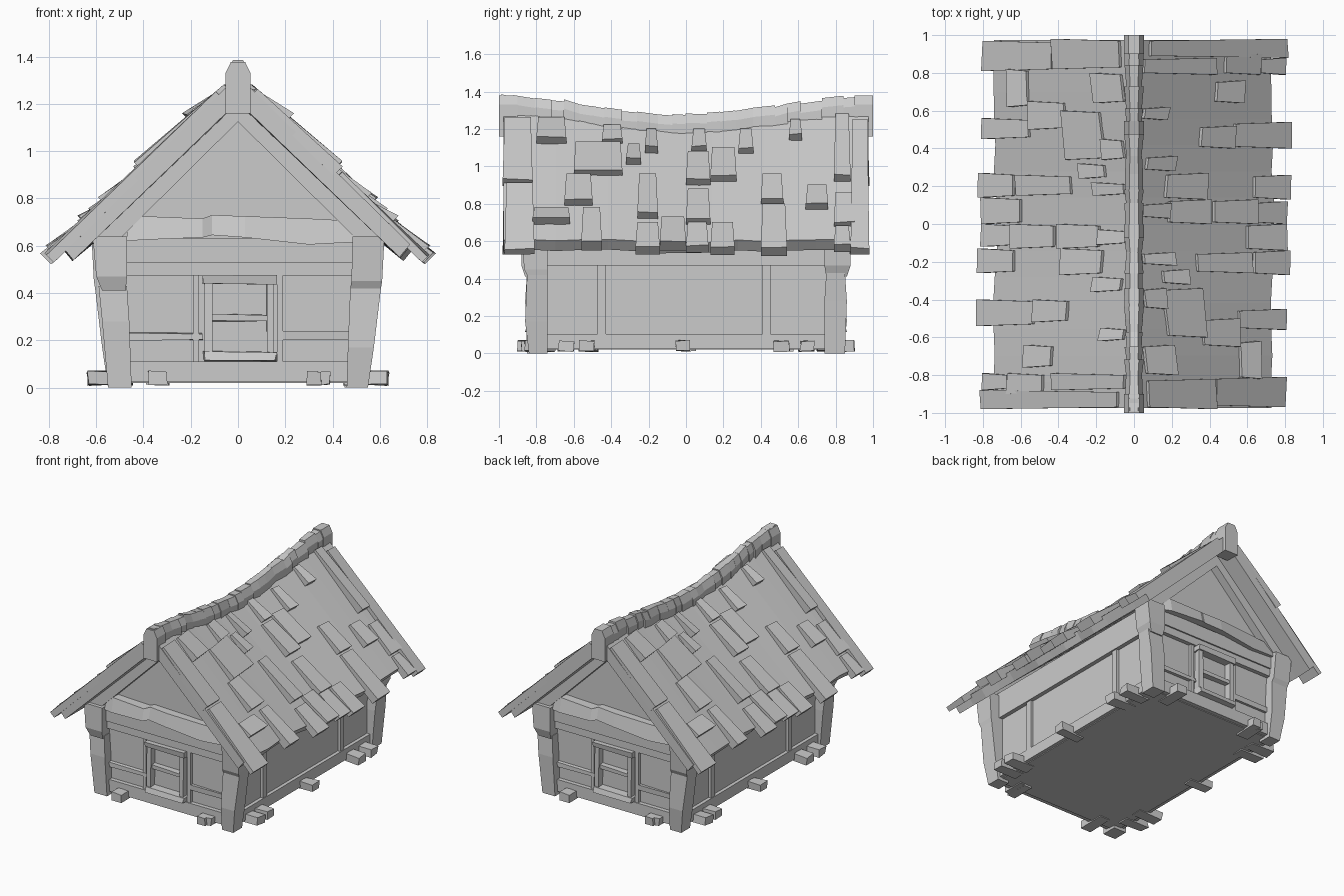
import bpy, bmesh, math, random
from mathutils import Vector, Matrix

random.seed(4)
EAVE_X, EAVE_Z = 0.735, 0.60


def jit(a):
    return random.uniform(-a, a)


def loft(name, sections, twin=True):
    """Skin equal-length rings of points; twin adds a copy turned half round."""
    bm = bmesh.new()
    rings = [[bm.verts.new(p) for p in s] for s in sections]
    n = len(rings[0])
    for a, b in zip(rings, rings[1:]):
        for i in range(n):
            j = (i + 1) % n
            bm.faces.new((a[i], a[j], b[j], b[i]))
    bm.faces.new(rings[0][::-1])
    bm.faces.new(rings[-1])
    bmesh.ops.recalc_face_normals(bm, faces=bm.faces)
    me = bpy.data.meshes.new(name)
    bm.to_mesh(me)
    bm.free()
    ob = bpy.data.objects.new(name, me)
    bpy.context.collection.objects.link(ob)
    if twin:
        back = bpy.data.objects.new(name + "_opposite", me)
        back.matrix_world = Matrix.Rotation(math.pi, 4, 'Z')
        bpy.context.collection.objects.link(back)
    return ob


def rect(x0, x1, y0, y1, z):
    return [(x0, y0, z), (x1, y0, z), (x1, y1, z), (x0, y1, z)]


def box(name, x0, x1, y0, y1, z0, z1, twin=True, j=0.0):
    secs = [[tuple(c + jit(j) for c in p) for p in rect(x0, x1, y0, y1, z)] for z in (z0, z1)]
    return loft(name, secs, twin)


def ridge_z(y):
    return 1.32 - 0.1 * (0.5 + 0.5 * math.cos(math.pi * y))


# House body with gable ends
prof = [(-0.51, 0.02), (0.51, 0.02), (0.51, 0.66), (0, 1.16), (-0.51, 0.66)]
loft("house_body", [[(x, y, min(z, ridge_z(y) - 0.08)) for x, z in prof]
                    for y in (-0.79, -0.4, 0, 0.4, 0.79)], False)

# Sagging roof slab
secs = []
for i in range(15):
    y = -0.975 + 1.95 * i / 14
    z, e = ridge_z(y), jit(0.012)
    secs.append([(0, y, z), (EAVE_X + e, y, EAVE_Z - e), (EAVE_X - 0.045 + e, y, EAVE_Z - 0.055 - e),
                 (0, y, z - 0.11), (-EAVE_X + 0.045 + e, y, EAVE_Z - 0.055 + e), (-EAVE_X + e, y, EAVE_Z + e)])
loft("roof_slab", secs, False)

# Inner rafters under the gable overhang
raf = [(0, 1.24), (0.62, 0.63), (0.57, 0.56), (0, 1.125), (-0.57, 0.56), (-0.62, 0.63)]
loft("gable_rafter", [[(x, y, z) for x, z in raf] for y in (-0.85, -0.76)])


# Roof shingles on the right slope: y range, lower z, upper z
def on_roof(y, z, h, ext=0.0):
    zr = ridge_z(y)
    t = max(0.03, (zr - (z - 0.03)) / (zr - EAVE_Z)) + ext
    return (EAVE_X * t + 0.7 * h, y, zr + (EAVE_Z - zr) * t + 0.71 * h)


shingles = [
    (-0.98, -0.82, 0.94, 1.28), (-0.80, -0.64, 1.15, 1.28), (-0.45, -0.34, 1.15, 1.24),
    (-0.32, -0.24, 1.04, 1.14), (-0.22, -0.15, 1.10, 1.22), (0.03, 0.11, 1.11, 1.22),
    (0.0, 0.13, 0.93, 1.10), (0.28, 0.36, 1.10, 1.22), (0.55, 0.62, 1.17, 1.27),
    (0.79, 0.88, 0.95, 1.30), (-0.65, -0.50, 0.82, 0.98), (-0.82, -0.62, 0.72, 0.80),
    (-0.26, -0.15, 0.75, 0.98), (0.13, 0.27, 0.95, 1.12), (0.40, 0.52, 0.83, 0.98),
    (0.64, 0.76, 0.80, 0.92), (0.79, 0.90, 0.71, 0.88), (-0.60, -0.34, 0.98, 1.15),
    (0.0, 0.13, 0.72, 0.90), (-0.56, -0.45, 0.60, 0.80), (-0.27, -0.14, 0.59, 0.72),
    (0.13, 0.26, 0.59, 0.72), (0.40, 0.54, 0.59, 0.82), (0.0, 0.12, 0.59, 0.72),
    (-0.14, 0.0, 0.60, 0.75), (0.79, 0.88, 0.60, 0.70), (-0.97, -0.81, 0.60, 0.93),
    (0.88, 0.98, 0.60, 1.27)]
for y0, y1, zl, zu in shingles:
    j, lift = jit(0.012), 0.045 + jit(0.008)
    e = random.uniform(0.0, 0.04) if zl < 0.62 else 0.0
    if y1 > 0.95 or y0 < -0.95:
        lift = 0.025
    top = [(y0 + 0.01, -0.02), (y1 - 0.01, -0.02), (y1 - 0.01, 0.018), (y0 + 0.01, 0.018)]
    low = [(y0, -0.02), (y1, -0.02), (y1, lift), (y0, lift + j)]
    loft("roof_shingle", [[on_roof(y, zu, h) for y, h in top], [on_roof(y, zl, h, e) for y, h in low]])

# Ridge caps: short arched tiles following the sag
arch = [(-1, -0.09), (1, -0.09), (1, 0.0), (0.5, 0.05), (-0.5, 0.05), (-1, 0.0)]
y = -0.99
while y < 0.97:
    y2 = min(y + random.uniform(0.065, 0.12), 0.99)
    rings = []
    for k, yy in enumerate((y, y2)):
        w, up = 0.046 + jit(0.007), jit(0.009)
        rings.append([(a * w, yy, ridge_z(yy) + 0.007 + b + up * (b > -0.05)) for a, b in arch])
    loft("ridge_cap", rings, False)
    y = y2

# Ridge end post
end = [(-0.053, 1.16), (0.053, 1.16), (0.053, 1.33), (0.03, 1.378), (-0.03, 1.378), (-0.053, 1.33)]
loft("ridge_end", [[(x, y, z) for x, z in end] for y in (-1.0, -0.90)])

# Crooked corner posts
loft("left_post_lower", [rect(-0.55, -0.45, -0.85, -0.74, 0), rect(-0.575, -0.46, -0.86, -0.74, 0.28),
                         rect(-0.59, -0.47, -0.85, -0.75, 0.43)])
loft("left_post_upper", [rect(-0.575, -0.475, -0.86, -0.75, 0.41), rect(-0.60, -0.47, -0.88, -0.74, 0.47),
                         rect(-0.615, -0.47, -0.875, -0.74, 0.64)])
loft("right_post", [rect(0.46, 0.55, -0.84, -0.74, 0), rect(0.465, 0.575, -0.86, -0.74, 0.17),
                    rect(0.475, 0.605, -0.85, -0.74, 0.42), rect(0.48, 0.61, -0.865, -0.74, 0.45),
                    rect(0.485, 0.62, -0.88, -0.74, 0.64)])

# Uneven gable tie beam
beam = [(-0.47, 0.62, 0.70, -0.85), (-0.40, 0.625, 0.725, -0.87), (-0.15, 0.635, 0.715, -0.88),
        (-0.11, 0.645, 0.73, -0.86), (0.03, 0.635, 0.725, -0.87), (0.30, 0.605, 0.715, -0.86),
        (0.49, 0.615, 0.705, -0.85)]
loft("tie_beam", [[(x, f, a), (x, f + 0.02, b), (x, -0.77, b), (x, -0.77, a)] for x, a, b, f in beam])

# Front wall timbers
box("front_top_board", -0.48, 0.49, -0.83, -0.78, 0.53, 0.63)
box("front_top_rail", -0.48, 0.49, -0.82, -0.78, 0.475, 0.53)
box("front_sill", -0.48, 0.49, -0.82, -0.78, 0.025, 0.11)
box("front_mid_rail_left", -0.48, -0.15, -0.81, -0.78, 0.20, 0.23, j=0.004)
box("front_mid_rail_right", 0.18, 0.49, -0.81, -0.78, 0.20, 0.235, j=0.004)
box("front_stud", 0.165, 0.19, -0.815, -0.78, 0.10, 0.48)
box("front_stud", -0.19, -0.165, -0.81, -0.78, 0.10, 0.48)

# Window frame
box("window_head", -0.15, 0.16, -0.85, -0.78, 0.435, 0.478, j=0.006)
box("window_sill", -0.145, 0.16, -0.855, -0.78, 0.11, 0.15, j=0.006)
box("window_jamb", -0.14, -0.11, -0.84, -0.78, 0.14, 0.44, j=0.005)
box("window_jamb", 0.12, 0.15, -0.84, -0.78, 0.14, 0.44, j=0.005)
box("window_bar", -0.12, 0.13, -0.83, -0.78, 0.28, 0.31, j=0.005)

# Side wall frame
box("side_sill", 0.49, 0.535, -0.78, 0.78, 0.025, 0.105)
box("side_top_rail", 0.49, 0.54, -0.78, 0.78, 0.47, 0.66)
for yc in (-0.45, 0.43):
    box("side_stud", 0.49, 0.53, yc - 0.022, yc + 0.022, 0.10, 0.48)

# Floor joist ends poking out at the base
for yc, w in ((-0.64, 0.04), (-0.53, 0.04), (-0.02, 0.036), (0.51, 0.04), (0.65, 0.038)):
    box("side_joist", 0.45, 0.635, yc - w, yc + w, 0.012, 0.068, j=0.006)
for x0, x1, f in ((-0.38, -0.30, -0.90), (0.29, 0.35, -0.88), (0.35, 0.39, -0.86)):
    box("front_joist", x0, x1, f, -0.7, 0.012, 0.068, j=0.004)
